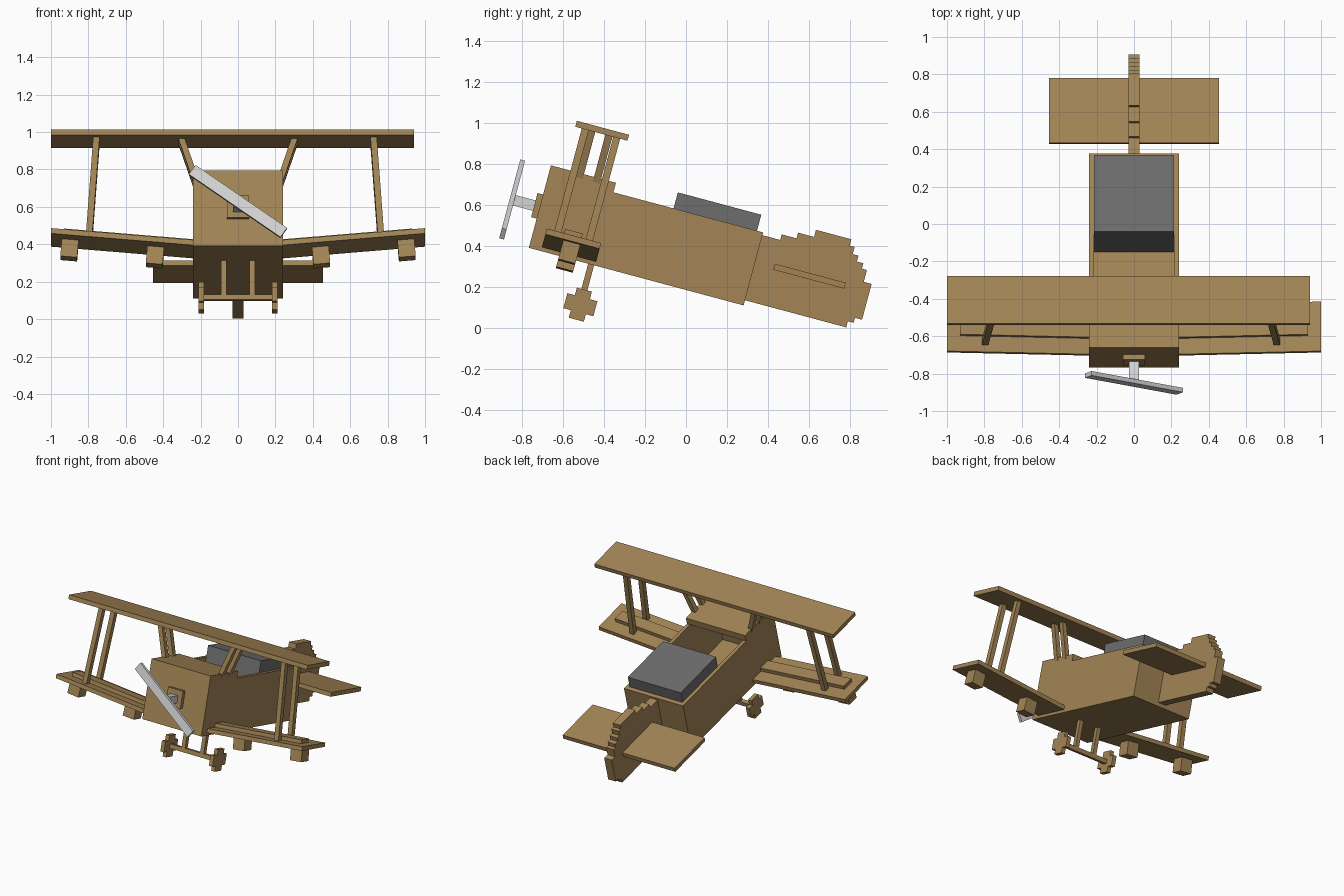
import bpy, bmesh, math
from mathutils import Matrix

if "Cube" in bpy.data.objects:
    bpy.data.objects.remove(bpy.data.objects["Cube"])

PITCH = Matrix.Rotation(math.radians(-15), 4, 'X')   # parked nose-up


def material(name, rgb):
    m = bpy.data.materials.new(name)
    m.diffuse_color = (*rgb, 1)
    m.use_nodes = True
    m.node_tree.nodes["Principled BSDF"].inputs["Base Color"].default_value = m.diffuse_color
    return m


WOOD = material("tan_wood", (0.366, 0.235, 0.093))
GREY = material("dark_grey", (0.156, 0.153, 0.156))
SILVER = material("light_grey", (0.66, 0.66, 0.66))


def prism(name, pts, axis, lo, hi, mat=WOOD):
    """Extrude a profile: axis 'x' takes (y, z) points, axis 'y' takes (x, z) points."""
    bm = bmesh.new()
    place = (lambda p, t: (t, p[0], p[1])) if axis == 'x' else (lambda p, t: (p[0], t, p[1]))
    a = [bm.verts.new(place(p, lo)) for p in pts]
    b = [bm.verts.new(place(p, hi)) for p in pts]
    bm.faces.new(a)
    bm.faces.new(b[::-1])
    n = len(pts)
    for i in range(n):
        j = (i + 1) % n
        bm.faces.new((a[i], b[i], b[j], a[j]))
    bmesh.ops.recalc_face_normals(bm, faces=bm.faces)
    bm.transform(PITCH)
    me = bpy.data.meshes.new(name)
    bm.to_mesh(me)
    bm.free()
    me.materials.append(mat)
    ob = bpy.data.objects.new(name, me)
    bpy.context.collection.objects.link(ob)
    return ob


def box(name, x0, x1, y0, y1, z0, z1, mat=WOOD):
    return prism(name, [(x0, z0), (x1, z0), (x1, z1), (x0, z1)], 'y', y0, y1, mat)


def strut(name, x0, z0, x1, z1, y0, y1, w=0.017):
    """Leaning post whose centre line runs from (x0, z0) to (x1, z1)."""
    return prism(name, [(x0 - w, z0), (x0 + w, z0), (x1 + w, z1), (x1 - w, z1)], 'y', y0, y1)


# Hollow fuselage with open cockpit
box("fuselage_floor", -0.24, 0.24, -0.843, 0.243, 0.18, 0.205)
box("nose_wall", -0.215, 0.215, -0.843, -0.815, 0.205, 0.549)
box("rear_wall", -0.215, 0.215, 0.213, 0.243, 0.205, 0.549)
box("nose_deck", -0.24, 0.24, -0.843, -0.514, 0.549, 0.597)
box("rear_cargo_block", -0.215, 0.215, -0.21, 0.212, 0.205, 0.63, GREY)

# Tail fin with stepped outline
fin = [(0.243, 0.206), (0.243, 0.535), (0.333, 0.535), (0.333, 0.563), (0.408, 0.563),
       (0.408, 0.592), (0.489, 0.592), (0.489, 0.628), (0.668, 0.628), (0.668, 0.596),
       (0.693, 0.596), (0.693, 0.56), (0.722, 0.56), (0.722, 0.53), (0.755, 0.53),
       (0.755, 0.503), (0.78, 0.503), (0.78, 0.443), (0.82, 0.443), (0.82, 0.262),
       (0.784, 0.262), (0.784, 0.237), (0.755, 0.237), (0.755, 0.206)]
prism("tail_fin", fin, 'x', -0.03, 0.03)

# Upper wing
box("upper_wing", -1.0, 0.94, -0.777, -0.513, 0.81, 0.84)

# Nose plate, shaft and propeller
box("nose_plate", -0.06, 0.06, -0.871, -0.843, 0.328, 0.45)
box("propeller_shaft", -0.028, 0.028, -0.972, -0.871, 0.36, 0.412, SILVER)
c, s = math.cos(math.radians(-35.4)), math.sin(math.radians(-35.4))
blade = [(-0.3, -0.031), (0.3, -0.031), (0.3, 0.031), (-0.3, 0.031)]
prism("propeller", [(x * c - z * s, 0.387 + x * s + z * c) for x, z in blade],
      'y', -0.995, -0.971, SILVER)

# Lower wing underside height at a given distance from the centre
SLOPE = 0.0855


def under(x):
    return 0.2 + SLOPE * (x - 0.24)


def slanted(name, sd, x0, x1, lo, hi, y0, y1):
    """Slab following the lower wing, lo and hi measured from its underside."""
    pts = [(sd * x0, under(x0) + lo), (sd * x1, under(x1) + lo),
           (sd * x1, under(x1) + hi), (sd * x0, under(x0) + hi)]
    return prism(name, pts, 'y', y0, y1)


R, A = 0.076, 0.038   # wheel radius and arm half width
cross = [(-A, -R), (A, -R), (A, -A), (R, -A), (R, A), (A, A),
         (A, R), (-A, R), (-A, A), (-R, A), (-R, -A), (-A, -A)]
AXLE_Y, AXLE_Z = -0.528, -0.023

for side, sd in (("left", -1), ("right", 1)):
    def span(a, b):
        return sorted((sd * a, sd * b))

    box(side + "_fuselage_wall", *span(0.215, 0.24), -0.843, 0.243, 0.205, 0.549)
    box(side + "_tailplane", *span(0.03, 0.455), 0.338, 0.697, 0.386, 0.416)

    # Lower wing, its raised plank and hanging blocks
    slanted(side + "_lower_wing", sd, 0.24, 1.0, 0, 0.029, -0.782, -0.508)
    slanted(side + "_wing_plank", sd, 0.24, 0.93, 0.029, 0.056, -0.695, -0.606)
    for label, x in (("inner", 0.44), ("outer", 0.897)):
        top, h, w = under(x), 0.095, 0.045
        k = SLOPE * h
        pts = [(x - w, top - w * SLOPE), (x + w, top + w * SLOPE),
               (x + w + k, top - h + w * SLOPE), (x - w + k, top - h - w * SLOPE)]
        prism(f"{side}_{label}_wing_block", [(sd * px, pz) for px, pz in pts],
              'y', -0.69, -0.604)

    # Struts between the wings and above the nose
    shift = -0.016
    for label, y_out, y_in in (("front", -0.744, -0.712), ("rear", -0.585, -0.625)):
        strut(f"{side}_{label}_outer_strut", sd * 0.78 + shift, under(0.78) + 0.027,
              sd * 0.741 + shift, 0.81, y_out, y_out + 0.035)
        strut(f"{side}_{label}_cabane_strut", sd * 0.222, 0.57,
              sd * 0.302, 0.81, y_in, y_in + 0.036)

    # Landing gear
    box(side + "_gear_leg", *span(0.061, 0.09), AXLE_Y - 0.015, AXLE_Y + 0.015, AXLE_Z, 0.18)
    prism(side + "_wheel", [(AXLE_Y + y, AXLE_Z + z) for y, z in cross], 'x', *span(0.183, 0.212))

box("wheel_axle", -0.183, 0.183, AXLE_Y - 0.015, AXLE_Y + 0.015, AXLE_Z - 0.015, AXLE_Z + 0.015)
